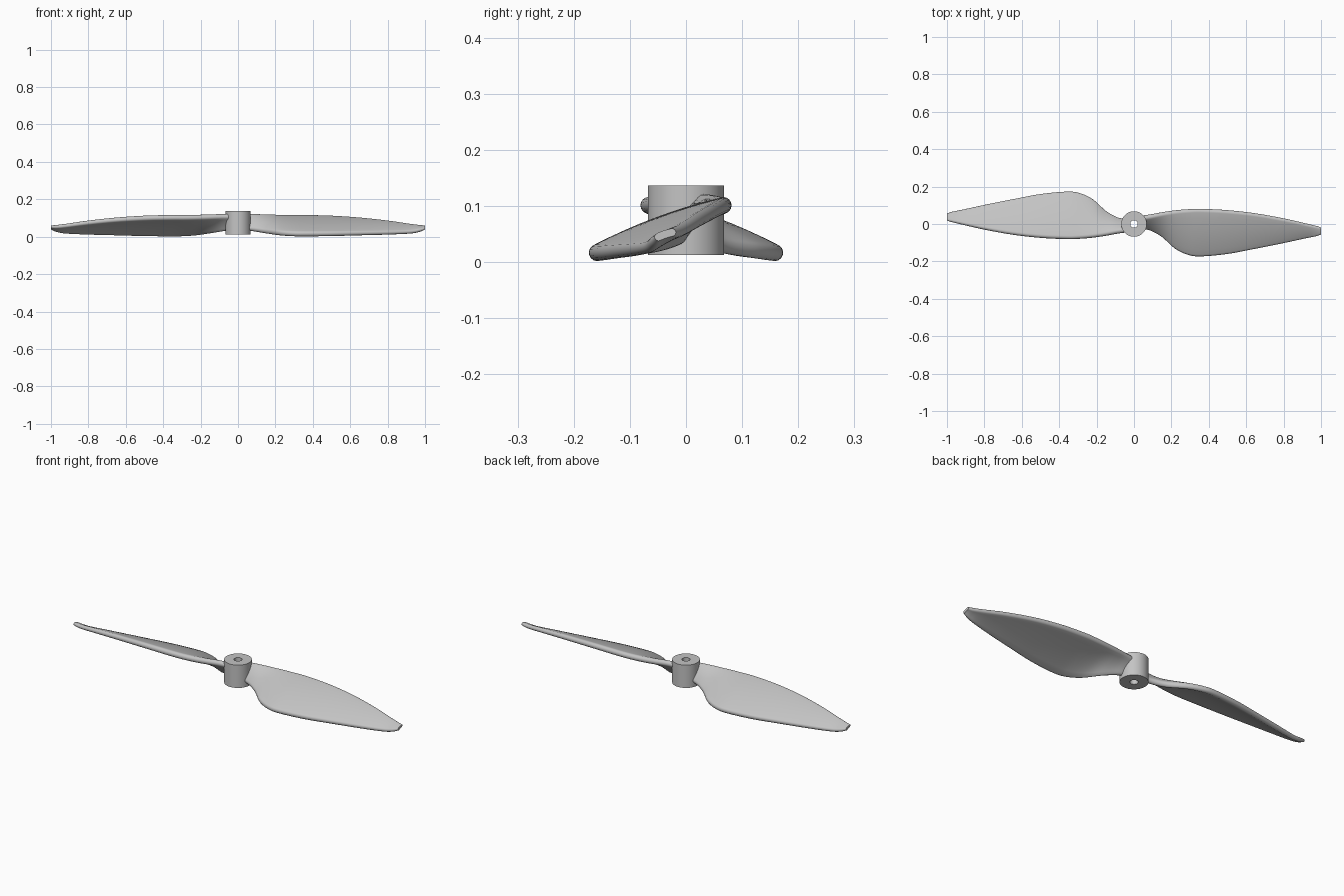
import bpy, bmesh, math
from mathutils import Vector

if "Cube" in bpy.data.objects:
    bpy.data.objects.remove(bpy.data.objects["Cube"], do_unlink=True)

grey = bpy.data.materials.new("plain grey")
grey.use_nodes = True
grey.diffuse_color = (0.55, 0.55, 0.55, 1)
grey.node_tree.nodes["Principled BSDF"].inputs["Base Color"].default_value = (0.55, 0.55, 0.55, 1)


def finish(bm, name, angle):
    bmesh.ops.recalc_face_normals(bm, faces=bm.faces)
    mesh = bpy.data.meshes.new(name)
    bm.to_mesh(mesh)
    bm.free()
    mesh.materials.append(grey)
    obj = bpy.data.objects.new(name, mesh)
    bpy.context.collection.objects.link(obj)
    bpy.ops.object.select_all(action="DESELECT")
    obj.select_set(True)
    bpy.context.view_layer.objects.active = obj
    bpy.ops.object.shade_smooth_by_angle(angle=math.radians(angle))
    return obj


def loft(bm, rings, closed=False):
    n = len(rings[0])
    pairs = list(zip(rings, rings[1:])) + ([(rings[-1], rings[0])] if closed else [])
    for a, b in pairs:
        for i in range(n):
            j = (i + 1) % n
            bm.faces.new((a[i], a[j], b[j], b[i]))


# Hub: a tube with a through bore
bm = bmesh.new()
SIDES = 64
rings = []
for r, z in [(0.068, 0.013), (0.068, 0.137), (0.02, 0.137), (0.02, 0.013)]:
    rings.append([bm.verts.new((r * math.cos(math.tau * i / SIDES),
                                r * math.sin(math.tau * i / SIDES), z)) for i in range(SIDES)])
loft(bm, rings, closed=True)
finish(bm, "hub", 40)

# Blade stations: x, leading y, leading z, trailing y, trailing z, thickness
STATIONS = [
    (0.04, 0.045, 0.106, -0.025, 0.050, 0.030),
    (0.09, 0.052, 0.106, -0.036, 0.043, 0.030),
    (0.15, 0.063, 0.104, -0.070, 0.033, 0.030),
    (0.22, 0.073, 0.102, -0.132, 0.023, 0.030),
    (0.29, 0.079, 0.101, -0.165, 0.018, 0.030),
    (0.36, 0.081, 0.101, -0.173, 0.017, 0.030),
    (0.50, 0.074, 0.098, -0.160, 0.018, 0.029),
    (0.65, 0.057, 0.089, -0.132, 0.021, 0.027),
    (0.80, 0.030, 0.074, -0.102, 0.024, 0.025),
    (0.92, 0.003, 0.058, -0.076, 0.028, 0.022),
    (0.97, -0.009, 0.053, -0.066, 0.036, 0.020),
    (1.00, -0.018, 0.053, -0.056, 0.045, 0.014),
]


def spline(a, b, c, d, t):
    return 0.5 * (2 * b + (c - a) * t + (2 * a - 5 * b + 4 * c - d) * t ** 2
                  + (3 * b - a - 3 * c + d) * t ** 3)


def dense_stations(steps=6):
    s = STATIONS
    out = []
    for k in range(len(s) - 1):
        quad = s[max(k - 1, 0)], s[k], s[k + 1], s[min(k + 2, len(s) - 1)]
        for m in range(steps):
            out.append([spline(*v, m / steps) for v in zip(*quad)])
    return out + [list(s[-1])]


def section(x, ly, lz, ty, tz, thick, ends=8, flats=8):
    """Rounded-edge strip with a slight upward camber."""
    r = thick / 2
    lead, trail = Vector((ly - r, lz)), Vector((ty + r, tz))
    chord = lead - trail
    along = chord.normalized()
    up = Vector((-along.y, along.x))
    up = -up if up.y < 0 else up
    arch = 0.03 * chord.length
    pts = []
    for side, start, end in ((1, trail, lead), (-1, lead, trail)):
        for i in range(flats):
            t = i / flats
            pts.append(start.lerp(end, t) + up * (side * r + arch * 4 * t * (1 - t)))
        for i in range(ends):
            a = math.pi * i / ends
            pts.append(end + side * r * (up * math.cos(a) + along * math.sin(a)))
    return [(x, p.x, p.y) for p in pts]


# Two blades, half a turn apart
for name, turn in (("left_blade", 1), ("right_blade", -1)):
    bm = bmesh.new()
    rings = [[bm.verts.new((turn * x, turn * y, z)) for x, y, z in section(*st)]
             for st in dense_stations()]
    loft(bm, rings)
    bm.faces.new(rings[0])
    bm.faces.new(rings[-1])
    finish(bm, name, 45)
